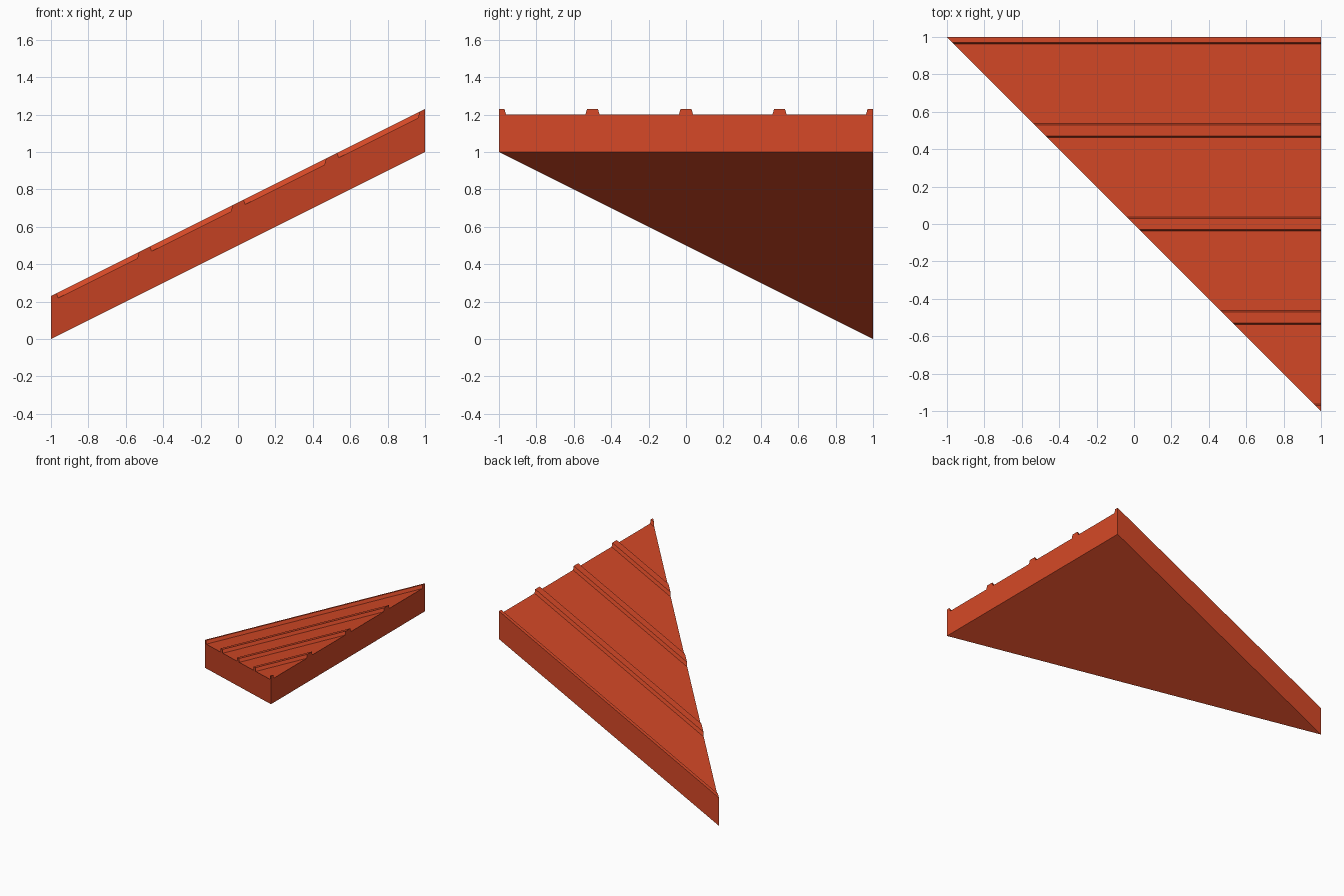
import bpy
import bmesh

cube = bpy.data.objects.get("Cube")
if cube:
    bpy.data.objects.remove(cube, do_unlink=True)

# Roof dimensions
SLOPE = 0.5
DECK, RIB = 0.2, 0.23            # deck and rib heights above the underside
BASE, CREST = 0.038, 0.029       # half widths of a rib at its foot and crest

# Terracotta colour
terracotta = bpy.data.materials.new("terracotta_red")
terracotta.use_nodes = True
colour = (0.67, 0.066, 0.02, 1)
terracotta.diffuse_color = colour
bsdf = next(n for n in terracotta.node_tree.nodes if n.type == 'BSDF_PRINCIPLED')
bsdf.inputs["Base Color"].default_value = colour
bsdf.inputs["Roughness"].default_value = 0.8


def ribbed_profile():
    """Cross-section as (y, height): flat underside, five ribs, the outer two halved."""
    points = [(-1, 0)]
    for i in range(5):
        centre = -1 + i * 0.5
        rib = [(-BASE, DECK), (-CREST, RIB), (CREST, RIB), (BASE, DECK)]
        if i == 0:
            rib = [(0, RIB)] + rib[2:]
        elif i == 4:
            rib = rib[:2] + [(0, RIB)]
        points += [(centre + y, h) for y, h in rib]
    return points + [(1, 0)]


def place(bm, x, y, height):
    return bm.verts.new((x, y, (x + 1) * SLOPE + height))


# Sloping corner roof: the section runs from the ridge side to the diagonal cut
bm = bmesh.new()
profile = ribbed_profile()
ridge = [place(bm, 1, y, h) for y, h in profile]
diagonal = [place(bm, -y, y, h) for y, h in profile]
bm.faces.new(ridge)
bm.faces.new(diagonal)
for i in range(len(profile)):
    j = (i + 1) % len(profile)
    if profile[i][0] == profile[j][0] == -1:
        continue                 # the section closes to a sharp edge here
    bm.faces.new((ridge[i], ridge[j], diagonal[j], diagonal[i]))
bmesh.ops.remove_doubles(bm, verts=bm.verts, dist=0.0001)
bmesh.ops.recalc_face_normals(bm, faces=bm.faces)

mesh = bpy.data.meshes.new("ribbed_corner_roof")
bm.to_mesh(mesh)
bm.free()
mesh.materials.append(terracotta)
roof = bpy.data.objects.new("ribbed_corner_roof", mesh)
bpy.context.collection.objects.link(roof)
